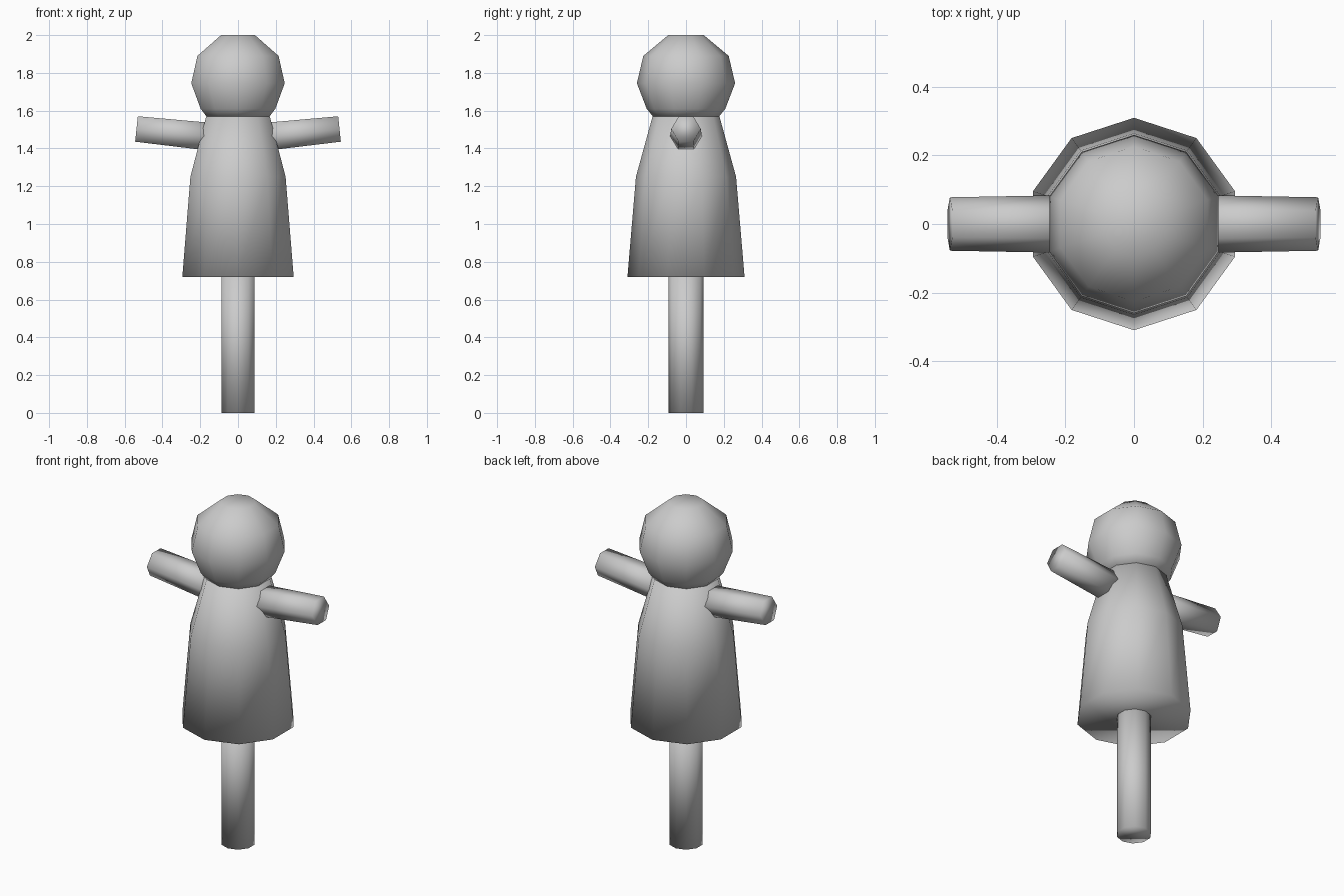
import bpy, bmesh
from math import cos, sin, pi
from mathutils import Vector

if "Cube" in bpy.data.objects:
    bpy.data.objects.remove(bpy.data.objects["Cube"])


def loft(name, rings, sides, axis_u, axis_v):
    """Closed smooth tube through (centre, radius) rings."""
    bm = bmesh.new()
    u, v = Vector(axis_u), Vector(axis_v)
    loops = []
    for c, r in rings:
        loops.append([bm.verts.new(Vector(c) + r * (cos(2 * pi * i / sides) * u + sin(2 * pi * i / sides) * v))
                      for i in range(sides)])
    for a, b in zip(loops, loops[1:]):
        for i in range(sides):
            j = (i + 1) % sides
            bm.faces.new((a[i], a[j], b[j], b[i]))
    bm.faces.new(loops[0][::-1])
    bm.faces.new(loops[-1])
    bmesh.ops.recalc_face_normals(bm, faces=bm.faces)
    for f in bm.faces:
        f.smooth = True
    me = bpy.data.meshes.new(name)
    bm.to_mesh(me)
    bm.free()
    ob = bpy.data.objects.new(name, me)
    bpy.context.collection.objects.link(ob)
    return ob


def turned(name, profile):
    """Ten-sided upright part with a corner facing front."""
    return loft(name, [((0, 0, z), r) for r, z in profile], 10, (0, -1, 0), (1, 0, 0))


# Upright parts: (radius, height)
turned("post", [(0.093, 0), (0.093, 0.75)])
turned("body", [(0.31, 0.72), (0.265, 1.25), (0.177, 1.57)])
turned("head", [(0.172, 1.565), (0.208, 1.61), (0.26, 1.745), (0.226, 1.89), (0.094, 2.0)])

# Six-sided arms, tilted slightly upwards
for name, s in (("right_arm", 1), ("left_arm", -1)):
    tilt = 0.105
    loft(name, [((s * 0.10, 0, 1.457), 0.086), ((s * 0.5375, 0, 1.503), 0.078)],
         6, (0, 1, 0), (-s * sin(tilt), 0, cos(tilt)))
